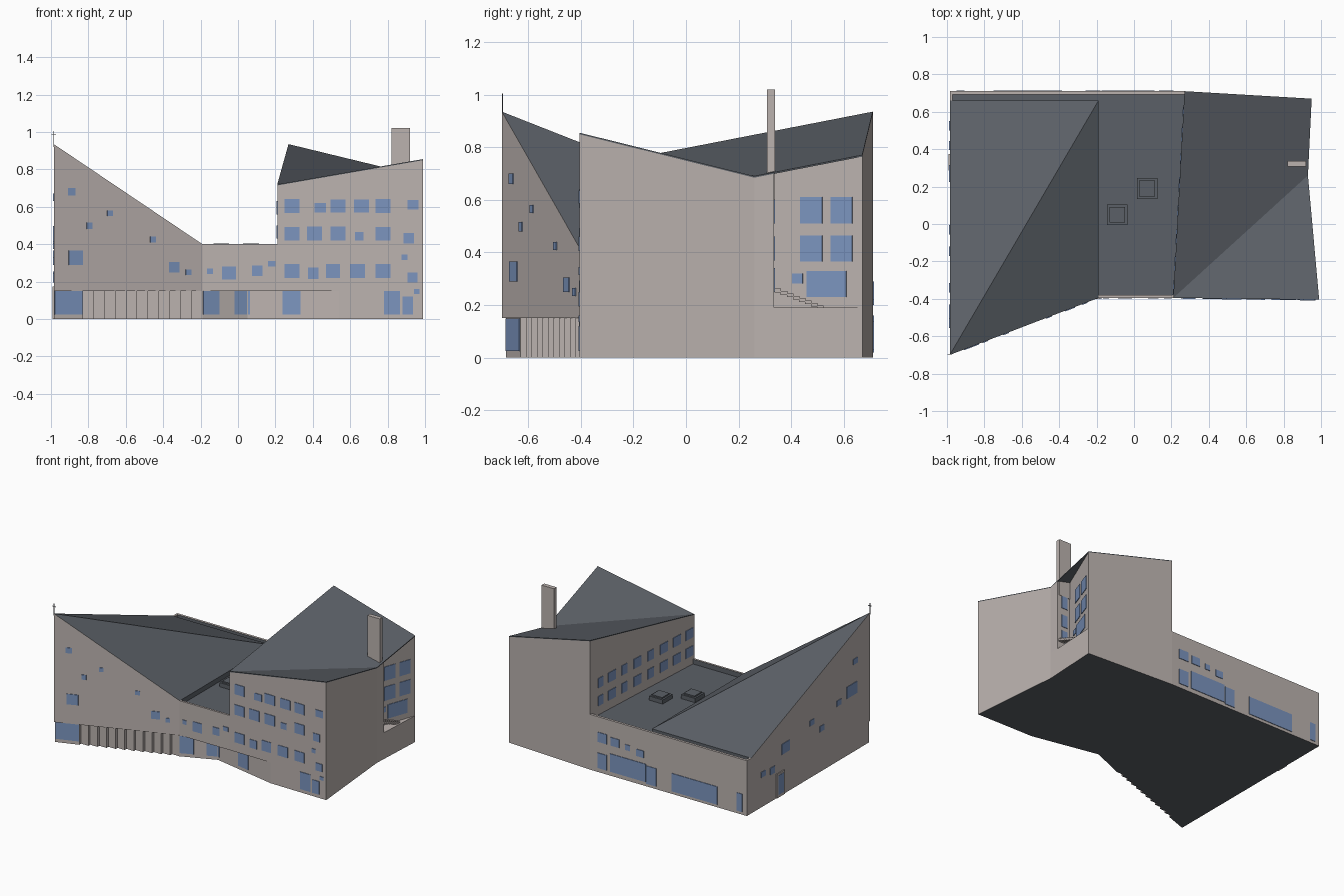
import bpy, bmesh
from mathutils import Vector

if "Cube" in bpy.data.objects:
    bpy.data.objects.remove(bpy.data.objects["Cube"])


def material(name, rgb):
    m = bpy.data.materials.new(name)
    m.diffuse_color = (*rgb, 1)
    m.use_nodes = True
    m.node_tree.nodes["Principled BSDF"].inputs["Base Color"].default_value = m.diffuse_color
    return m


WALL = material("warm grey wall", (0.50, 0.45, 0.43))
ROOF = material("slate roof", (0.105, 0.117, 0.135))
GLASS = material("blue glass", (0.20, 0.30, 0.52))


def prism(name, pts, bottom, top, side=WALL, cap=ROOF, base=ROOF, caps=None):
    """Extruded footprint; bottom/top may be one height or one per corner."""
    n = len(pts)
    lo = bottom if isinstance(bottom, list) else [bottom] * n
    hi = top if isinstance(top, list) else [top] * n
    caps = caps or [tuple(range(n))]
    bm = bmesh.new()
    a = [bm.verts.new((*p, z)) for p, z in zip(pts, lo)]
    b = [bm.verts.new((*p, z)) for p, z in zip(pts, hi)]
    for i in range(n):
        j = (i + 1) % n
        bm.faces.new((a[i], a[j], b[j], b[i])).material_index = 0
    for c in caps:
        bm.faces.new([b[i] for i in c]).material_index = 1
        bm.faces.new([a[i] for i in reversed(c)]).material_index = 2
    bmesh.ops.recalc_face_normals(bm, faces=bm.faces)
    me = bpy.data.meshes.new(name)
    bm.to_mesh(me)
    bm.free()
    for m in (side, cap, base):
        me.materials.append(m)
    ob = bpy.data.objects.new(name, me)
    bpy.context.collection.objects.link(ob)
    return ob


def box(name, x0, x1, y0, y1, z0, z1, mat=WALL):
    return prism(name, [(x0, y0), (x1, y0), (x1, y1), (x0, y1)], z0, z1, mat, mat, mat)


def windows(name, a, b, axis, rects, mat=GLASS, t=0.004):
    """Thin plates on the wall a->b (outside on the right); rects = u0,u1,z0,z1 along axis."""
    a, b = Vector(a), Vector(b)
    d = b - a
    out = Vector((d.y, -d.x)).normalized() * t
    for u0, u1, z0, z1 in rects:
        p, q = (a + d * ((u - a[axis]) / d[axis]) for u in (u0, u1))
        prism(name, [p - out * .5, q - out * .5, q + out, p + out], z0, z1, mat, mat, mat)


# main plan corners
LF, MF, TF = (-.985, -.70), (-.19, -.395), (.21, -.395)
FR, KINK, BR, BL, LB = (.99, -.405), (.93, .26), (.95, .67), (.27, .71), (-.985, .71)
NOTCH_OUT, NOTCH_IN = (.934, .335), (.83, .335)
DECK = 0.365

# ground floor with stepped panels and angled entrance recess
N = 11
pleats = []
for i in range(N):
    x, y = -.83 + i * .64 / N, -.63 + i * .23 / N
    pleats += [(x, y), (x, y + .23 / N)]
REC_L, REC_M, REC_R = (-.19, -.40), (.05, -.30), (.54, -.399)
prism("ground_floor", [(-.985, -.685)] + pleats + [REC_L, REC_M, REC_R, FR, KINK, BR, BL, LB],
      0, .15, cap=WALL)

# low wing with flat roof
prism("low_wing", [LF, MF, TF, BL, LB], .15, DECK, base=WALL)

# rising wedge roof on the left
wedge = prism("wedge_roof", [LF, MF, (-.19, .66), (-.985, .66)], DECK, [.935, .40, .40, .40],
              caps=[(0, 1, 2), (0, 2, 3)])
for f in wedge.data.polygons:
    if f.material_index == 0 and (f.normal.x > .9 or f.normal.y > .9):
        f.material_index = 1

# parapets, slate on the inside
for name, bounds in (("back_parapet", (-.985, .27, .692, .71)),
                     ("front_parapet", (-.19, .21, -.395, -.38)),
                     ("left_parapet", (-.985, -.97, .66, .692))):
    p = box(name, *bounds, DECK, .40)
    p.data.materials.append(ROOF)
    for f in p.data.polygons:
        if (name[0] == "b" and f.normal.y < -.9) or (name[0] == "f" and f.normal.y > .9):
            f.material_index = 3

# tower: base, body with terrace notch, folded roof
prism("tower_base", [TF, FR, KINK, BR, BL], .15, .19, cap=WALL, base=WALL)
T = .006
heights = [.72, .855, .69, .705, .728, .77, .935]
prism("tower_body", [TF, FR, KINK, NOTCH_OUT, NOTCH_IN, BR, BL], .19, [h - T for h in heights],
      base=WALL, caps=[(0, 1, 2), (0, 2, 3, 4, 5, 6)])
top = [.72, .855, .69, .77, .935]
prism("tower_roof", [TF, FR, KINK, BR, BL], [h - T for h in top], top, side=ROOF,
      caps=[(0, 1, 2), (0, 2, 3, 4)])
box("chimney", .82, .92, .308, .338, .6, 1.02)

# terrace stairs
for i in range(8):
    y, z = .337 + i * .023, .262 - i * .009
    box("stair_step", .88, .93, y, y + .025, z - .014, z)

# roof hatches
for x, y in ((-.09, .05), (.07, .19)):
    box("hatch_curb", x - .055, x + .055, y - .055, y + .055, DECK, .395, ROOF)
    box("hatch_lid", x - .042, x + .042, y - .042, y + .042, .395, .404, ROOF)

# corner mast
box("mast", -.987, -.983, -.699, -.695, .92, 1.005, ROOF)
box("mast_arm", -.998, -.972, -.699, -.695, .983, .987, ROOF)

# front windows of the tower and link
front = [(x, x + .08, z, z + .073) for z in (.568, .42, .22) for x in (.25, .735)]
front += [(.41, .47, .57, .62), (.495, .575, .57, .64), (.62, .70, .57, .64), (.905, .965, .585, .635),
          (.37, .45, .42, .495), (.495, .575, .42, .495), (.625, .67, .42, .465), (.885, .94, .405, .46),
          (.375, .43, .215, .275), (.47, .545, .22, .295), (.60, .68, .22, .295), (.875, .905, .315, .345),
          (.905, .96, .195, .25), (.94, .97, .135, .16), (.78, .865, .025, .15), (.88, .935, .025, .12)]
windows("tower_front_window", TF, FR, 0, front)
windows("link_window", MF, TF, 0, [(-.165, -.135, .24, .27), (-.085, -.01, .21, .28),
                                   (.075, .13, .23, .285), (.16, .20, .28, .31)])
windows("wedge_front_window", LF, MF, 0,
        [(-.91, -.87, .66, .70), (-.81, -.78, .48, .515), (-.70, -.67, .55, .58), (-.47, -.44, .41, .44),
         (-.905, -.83, .29, .365), (-.37, -.315, .25, .305), (-.28, -.25, .235, .265)])

# ground floor glazing in the recess
windows("corner_glass", (-.985, -.685), (-.83, -.63), 0, [(-.98, -.832, .025, .149)])
windows("entrance_glass", REC_L, REC_M, 0, [(-.187, -.10, .025, .149), (-.02, .047, .025, .149)])
windows("recess_glass", REC_M, REC_R, 0, [(.053, .065, .025, .149), (.24, .335, .025, .149)])

# terrace windows
windows("terrace_window", NOTCH_IN, BR, 1,
        [(y, y + .083, z, z + .1) for y in (.435, .55) for z in (.365, .51)]
        + [(.46, .61, .23, .33), (.405, .445, .282, .32)])
windows("terrace_side_window", NOTCH_OUT, NOTCH_IN, 0,
        [(.90, .85, z, z + .09) for z in (.25, .37, .51)])

# tower windows above the flat roof
windows("court_window", BL, TF, 1,
        [(y + w / 2, y - w / 2, z, z + .07) for z in (.43, .56)
         for y, w in ((.60, .05), (.48, .08), (.35, .06), (.21, .08), (.07, .06), (-.07, .08),
                      (-.21, .08), (-.34, .08))])

# left side windows and door
windows("left_window", LB, LF, 1,
        [(y + s / 2, y - s / 2, z - h / 2, z + h / 2) for y, z, s, h in
         ((-.49, .455, .12, .085), (-.53, .65, .05, .04), (-.34, .42, .05, .04), (-.145, .31, .05, .04),
          (-.03, .395, .05, .04), (.27, .33, .09, .075), (.42, .22, .05, .05), (.525, .235, .05, .04))])
windows("left_door_frame", LB, LF, 1, [(.375, .285, 0, .175)], WALL, .006)
windows("left_door", LB, LF, 1, [(.36, .30, .02, .16)], GLASS, .008)

# back windows
windows("back_window", BL, LB, 0,
        [(-.905, -.95, .02, .15), (-.385, -.75, .02, .15), (-.18, -.26, .02, .15), (.11, -.175, .03, .16),
         (.21, .135, .03, .14), (.21, .135, .22, .29), (.105, .035, .22, .28), (-.01, -.05, .22, .26),
         (-.10, -.16, .20, .25)])
